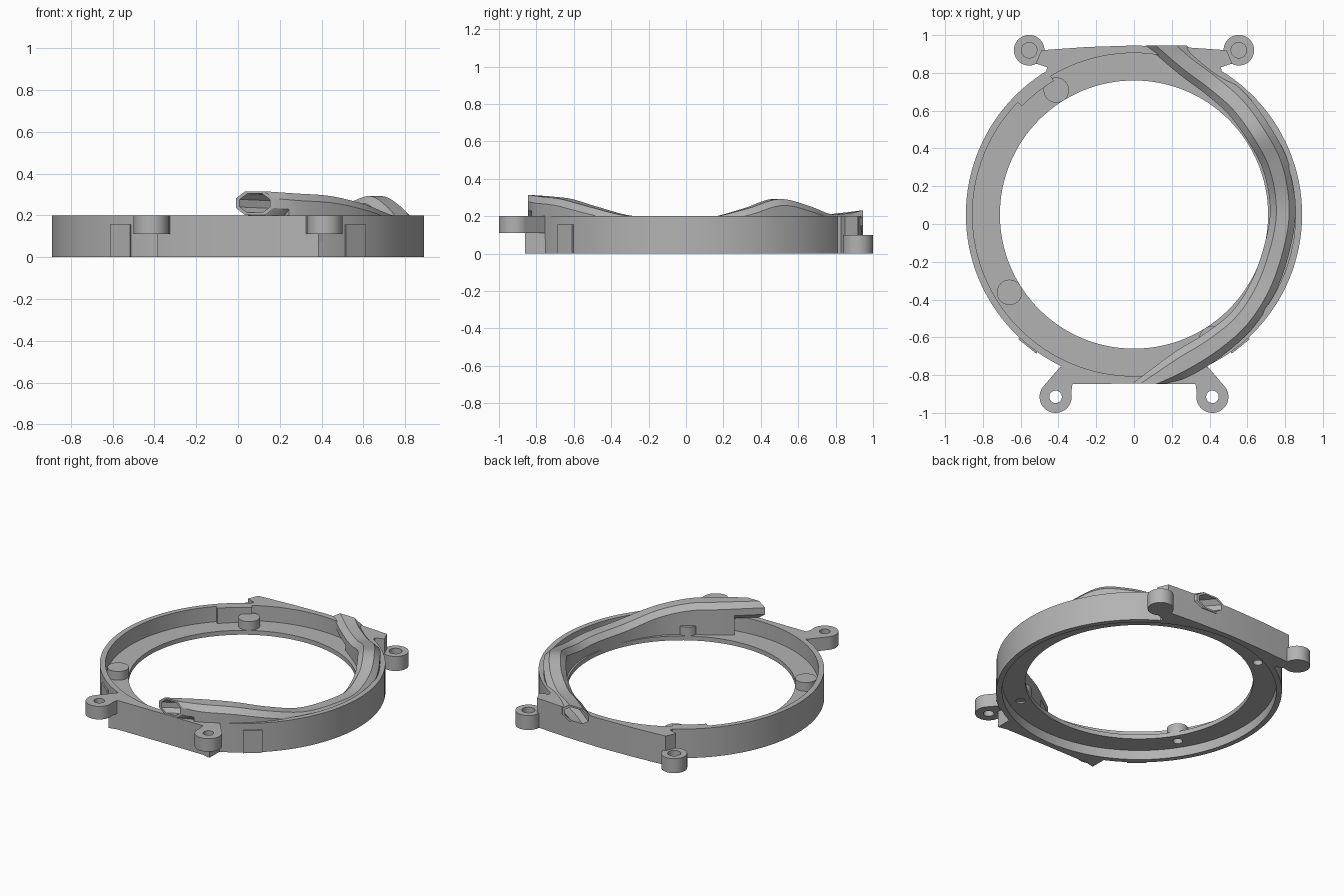
import bpy, bmesh, math
from mathutils import Vector

cube = bpy.data.objects.get("Cube")
if cube:
    bpy.data.objects.remove(cube, do_unlink=True)

CY = 0.05                      # ring centre in y
TOP, FLOOR_LOW, FLOOR_TOP = 0.2, 0.065, 0.095

grey = bpy.data.materials.new("plastic_grey")
grey.use_nodes = True
GREY = (0.45, 0.45, 0.45, 1)
grey.diffuse_color = GREY
grey.node_tree.nodes["Principled BSDF"].inputs["Base Color"].default_value = GREY


def loft(name, rings):
    """Closed solid through a list of equal-length point rings."""
    bm = bmesh.new()
    loops = [[bm.verts.new(p) for p in ring] for ring in rings]
    n = len(loops[0])
    for a, b in zip(loops, loops[1:]):
        for i in range(n):
            j = (i + 1) % n
            bm.faces.new((a[i], a[j], b[j], b[i]))
    bm.faces.new(loops[0])
    bm.faces.new(loops[-1])
    bmesh.ops.recalc_face_normals(bm, faces=bm.faces)
    mesh = bpy.data.meshes.new(name)
    bm.to_mesh(mesh)
    bm.free()
    mesh.materials.append(grey)
    obj = bpy.data.objects.new(name, mesh)
    bpy.context.collection.objects.link(obj)
    return obj


def prism(name, outline, z0, z1):
    return loft(name, [[(x, y, z) for x, y in outline] for z in (z0, z1)])


def disc(name, x, y, r, z0, z1, n=48):
    steps = [2 * math.pi * i / n for i in range(n)]
    return prism(name, [(x + r * math.cos(a), y + r * math.sin(a)) for a in steps], z0, z1)


def sector(name, r0, r1, a0, a1, z0, z1, n=8):
    arc = [math.radians(a0 + (a1 - a0) * i / n) for i in range(n + 1)]
    pts = [(r1 * math.cos(a), CY + r1 * math.sin(a)) for a in arc]
    pts += [(r0 * math.cos(a), CY + r0 * math.sin(a)) for a in reversed(arc)]
    return prism(name, pts, z0, z1)


def combine(obj, other, operation, keep=False):
    mod = obj.modifiers.new(operation, 'BOOLEAN')
    mod.operation, mod.object, mod.solver = operation, other, 'EXACT'
    bpy.context.view_layer.update()
    graph = bpy.context.evaluated_depsgraph_get()
    mesh = bpy.data.meshes.new_from_object(obj.evaluated_get(graph))
    obj.modifiers.clear()
    obj.data = mesh
    if not keep:
        bpy.data.objects.remove(other, do_unlink=True)


def mirrored(half):
    return half + [(-x, y) for x, y in reversed(half) if x > 0]


# Ring body with flared front and back walls
body = disc("ring_body", 0, CY, 0.89, 0, TOP, 128)
front = mirrored([(0, -0.845), (0.325, -0.847), (0.385, -0.86), (0.385, -0.73)])
back = mirrored([(0, 0.945), (0.25, 0.937), (0.49, 0.92), (0.52, 0.85),
                 (0.46, 0.83), (0.47, 0.78)])
for outline in (front, back):
    combine(body, prism("wall_flare", outline, 0, TOP), 'UNION')
for r, z0, z1 in ((0.855, FLOOR_TOP, 0.4), (0.855, -0.1, FLOOR_LOW), (0.71, -0.2, 0.5)):
    combine(body, disc("pocket", 0, CY, r, z0, z1, 128), 'DIFFERENCE')

# Cable duct: x, y, z, half width
path = [(0.08, -0.845, 0.258, 0.09), (0.25, -0.745, 0.248, 0.075),
        (0.42, -0.64, 0.235, 0.075), (0.58, -0.5, 0.195, 0.07),
        (0.7, -0.3, 0.145, 0.07), (0.775, -0.05, 0.135, 0.068),
        (0.785, 0.13, 0.137, 0.068), (0.745, 0.32, 0.185, 0.07),
        (0.66, 0.48, 0.235, 0.07), (0.55, 0.63, 0.2, 0.07),
        (0.42, 0.745, 0.155, 0.07), (0.28, 0.85, 0.16, 0.07),
        (0.17, 0.945, 0.175, 0.11)]
knots = []
for i, (x, y, z, w) in enumerate(path):
    if 0 < i < len(path) - 1:
        t = Vector(path[i + 1][:2]) - Vector(path[i - 1][:2])
        side = Vector((t.y, -t.x)).normalized() * w
    else:
        side = Vector((w, 0))
    knots.append(Vector((x, y, z, side.x, side.y)))


def smooth_path(k, steps=6):
    ext = [k[0] * 2 - k[1]] + k + [k[-1] * 2 - k[-2]]
    out = []
    for a, b, c, d in zip(ext, ext[1:], ext[2:], ext[3:]):
        for s in range(steps):
            t = s / steps
            out.append(0.5 * (2 * b + (c - a) * t + (2 * a - 5 * b + 4 * c - d) * t * t
                              + (3 * b - a - 3 * c + d) * t ** 3))
    return out + [k[-1]]


track = smooth_path(knots)
OCT = [(1, -0.4), (1, 0.4), (0.5, 1), (-0.5, 1), (-1, 0.4), (-1, -0.4), (-0.5, -1), (0.5, -1)]


def duct_ring(p, scale, dy=0):
    h = 0.057 * scale
    return [(p[0] + p[3] * u * scale, p[1] + dy + p[4] * u * scale, p[2] + h * v)
            for u, v in OCT]


def support_ring(p):
    return [(p[0] + p[3] * u, p[1] + p[4] * u, z)
            for u, z in ((-1, FLOOR_LOW + 0.01), (1, FLOOR_LOW + 0.01), (1, p[2]), (-1, p[2]))]


duct = loft("cable_duct", [duct_ring(p, 1) for p in track])
support = loft("duct_support", [support_ring(p) for p in track[4:-8]])
core_rings = [duct_ring(p, 0.8) for p in track]
core_rings.insert(0, duct_ring(track[0], 0.8, -0.05))
core_rings.append(duct_ring(track[-1], 0.8, 0.05))
core = loft("duct_core", core_rings)
core.hide_render = True
for part in (duct, support, body):
    combine(part, core, 'DIFFERENCE', keep=True)
bpy.data.objects.remove(core, do_unlink=True)
parts = [body, duct, support]

# Mounting ears and side pads, left and right
for s, label in ((1, "left"), (-1, "right")):
    ear = disc(label + "_front_ear", s * 0.415, -0.915, 0.085, 0.11, TOP)
    arm = [(0.39, -0.755), (0.48, -0.86), (0.42, -0.9), (0.333, -0.9), (0.325, -0.84), (0.3, -0.8)]
    combine(ear, prism("arm", [(s * x, y) for x, y in arm], 0.11, TOP), 'UNION')
    combine(ear, disc("hole", s * 0.415, -0.915, 0.033, 0, 0.4), 'DIFFERENCE')
    rear = disc(label + "_back_ear", s * 0.555, 0.92, 0.081, 0, 0.1)
    combine(rear, disc("hole", s * 0.555, 0.92, 0.041, 0.02, 0.3), 'DIFFERENCE')
    mid = -51 if s > 0 else 231
    pad = sector(label + "_side_pad", 0.87, 0.9, mid - 3.9, mid + 3.9, 0, 0.155, 1)
    parts += [ear, rear, pad]

# Screw posts standing on the inner ledge
for i, angle in enumerate((122, 212, 302)):
    a = math.radians(angle)
    x, y = 0.777 * math.cos(a), CY + 0.777 * math.sin(a)
    post = disc("screw_post_%d" % (i + 1), x, y, 0.067, FLOOR_LOW, 0.155)
    combine(post, disc("hole", x, y, 0.03, 0, 0.13), 'DIFFERENCE')
    combine(body, disc("hole", x, y, 0.03, 0, 0.13), 'DIFFERENCE')
    parts.append(post)

# Thickened block on the inner wall
parts.append(sector("wall_block", 0.825, 0.87, 121, 136, FLOOR_LOW + 0.01, TOP))

bpy.ops.object.select_all(action='DESELECT')
for part in parts:
    part.select_set(True)
bpy.context.view_layer.objects.active = body
bpy.ops.object.shade_smooth_by_angle(angle=math.radians(25))
